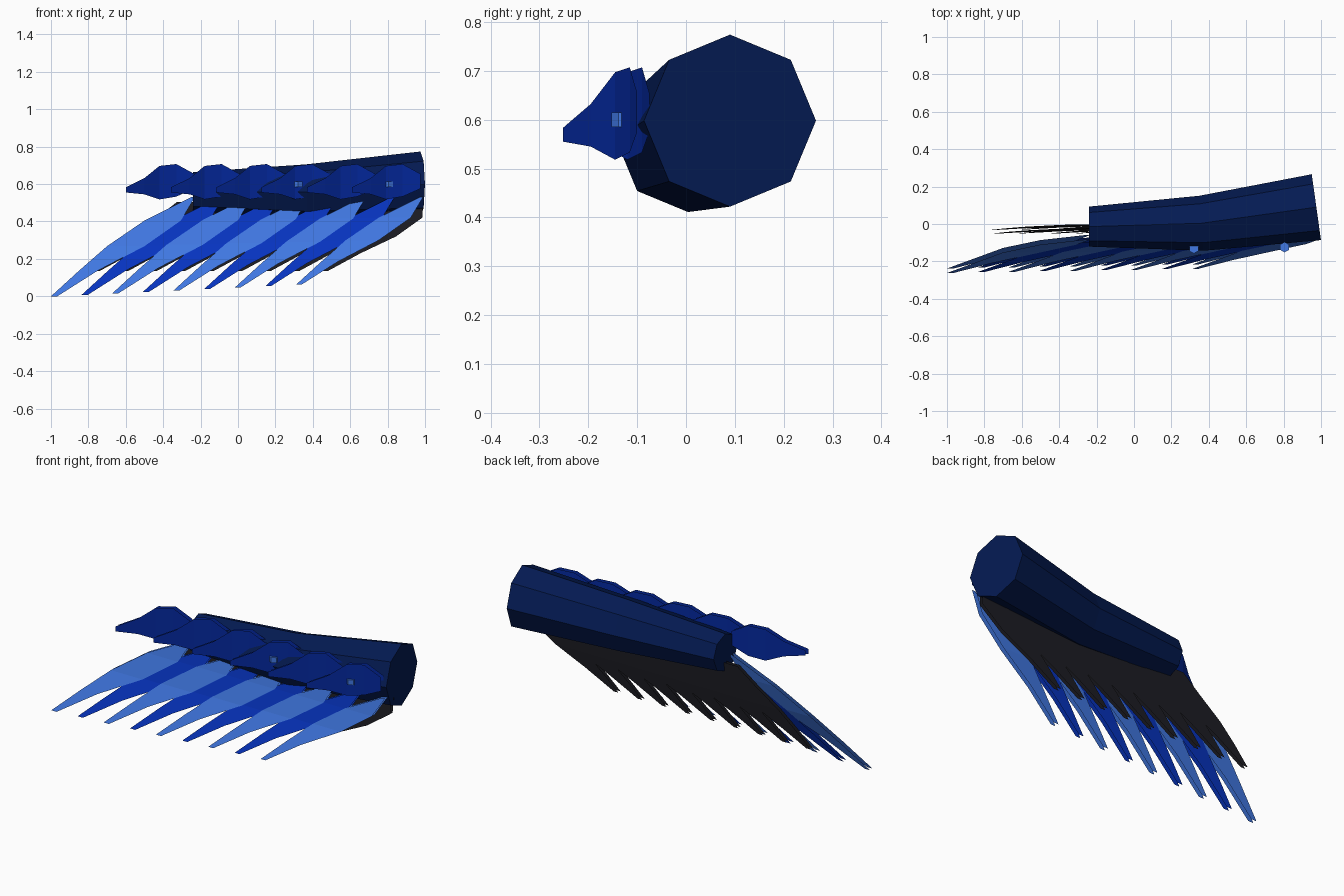
import bpy, bmesh, math

if "Cube" in bpy.data.objects:
    bpy.data.objects.remove(bpy.data.objects["Cube"])


def material(name, rgb):
    m = bpy.data.materials.new(name)
    m.diffuse_color = (*rgb, 1)
    m.use_nodes = True
    m.node_tree.nodes["Principled BSDF"].inputs["Base Color"].default_value = m.diffuse_color
    return m


NAVY = material("navy", (0.0012, 0.0105, 0.085))
COBALT = material("cobalt", (0.001, 0.021, 0.34))
SKY = material("sky_blue", (0.052, 0.188, 0.77))
ROYAL = material("royal_blue", (0.002, 0.034, 0.53))
BLACK = material("charcoal", (0.012, 0.012, 0.017))


def finish(name, bm, mat):
    me = bpy.data.meshes.new(name)
    bm.to_mesh(me)
    bm.free()
    me.materials.append(mat)
    ob = bpy.data.objects.new(name, me)
    bpy.context.collection.objects.link(ob)
    return ob


def double_sheet(name, side_a, side_b, gap, mat):
    """Front and back skins of a thin plate bridging two point rows."""
    bm = bmesh.new()
    for dy in (0, gap):
        a = [bm.verts.new((x, y + dy, z)) for x, y, z in side_a]
        b = [bm.verts.new((x, y + dy, z)) for x, y, z in side_b]
        for i in range(len(a) - 1):
            quad = (a[i], a[i + 1], b[i + 1], b[i])
            bm.faces.new(quad if dy == 0 else quad[::-1])
    return finish(name, bm, mat)


# Arm: eight-sided tube through three rings (centre x, y, z, radius, end tilt)
bm = bmesh.new()
rings = []
for x, y, z, r, tilt in ((-0.24, -0.014, 0.557, 0.107, 0),
                         (0.36, 0.004, 0.558, 0.147, 0.07),
                         (0.975, 0.09, 0.598, 0.176, 0.14)):
    ring = []
    for k in range(8):
        t = k * math.pi / 4
        dy = r * math.cos(t)
        ring.append(bm.verts.new((x - tilt * dy, y + dy, z + r * math.sin(t))))
    rings.append(ring)
for r0, r1 in zip(rings, rings[1:]):
    for k in range(8):
        n = (k + 1) % 8
        bm.faces.new((r0[k], r0[n], r1[n], r1[k]))
bm.faces.new(rings[0])
bm.faces.new(rings[-1])
bmesh.ops.recalc_face_normals(bm, faces=bm.faces)
finish("arm", bm, NAVY)

# Armour scales: overlapping upright plates (x offset, y, low z, high z)
SCALE = ((0, -0.252, 0.555, 0.583), (0.10, -0.195, 0.545, 0.632),
         (0.18, -0.145, 0.518, 0.697), (0.27, -0.115, 0.533, 0.707),
         (0.365, -0.10, 0.575, 0.655))
for i in range(6):
    x0 = -0.6 + 0.242 * i
    double_sheet(f"scale_{i + 1}",
                 [(x0 + x, y, lo) for x, y, lo, hi in SCALE],
                 [(x0 + x, y, hi) for x, y, lo, hi in SCALE], 0.025, COBALT)

# Feather cross rows from root to tip: (left x, right x, drop, forward lean)
LONG = ((-0.765, -0.731, -0.53, -0.18), (-0.615, -0.515, -0.393, -0.125),
        (-0.465, -0.265, -0.262, -0.07), (-0.265, -0.07, -0.125, -0.028),
        (-0.015, 0.005, 0, 0))
SHORT = ((-0.535, -0.505, -0.37, -0.03), (-0.44, -0.33, -0.275, -0.02),
         (-0.34, -0.14, -0.185, -0.012), (-0.20, 0.0, -0.085, -0.005),
         (-0.09, 0.005, 0, 0))


def feather(name, rows, root, size, gap, mat):
    x, y, z = root
    left = [(x + l * size, y + f * size, z + d * size) for l, r, d, f in rows]
    right = [(x + r * size, y + f * size, z + d * size) for l, r, d, f in rows]
    double_sheet(name, right, left, gap, mat)


# Front row of long feathers alternating two blues, and a shorter dark row behind
for i in range(9):
    x = -0.235 + 0.1525 * i
    step = 0.002 * (i % 2)
    feather(f"long_feather_{i + 1}", LONG, (x, -0.082 + step, 0.53),
            1 - 0.015 * i, 0.024, ROYAL if i % 2 else SKY)
    feather(f"under_feather_{i + 1}", SHORT, (x, -0.022 + step, 0.505),
            1, 0.02, BLACK)

# Small six-sided studs on two scales
for i, (x, y) in enumerate(((0.32, -0.13), (0.805, -0.124))):
    bpy.ops.mesh.primitive_cylinder_add(vertices=6, radius=0.028, depth=0.03,
                                        location=(x, y, 0.6))
    ob = bpy.context.object
    ob.name = f"stud_{i + 1}"
    ob.data.materials.append(SKY)
